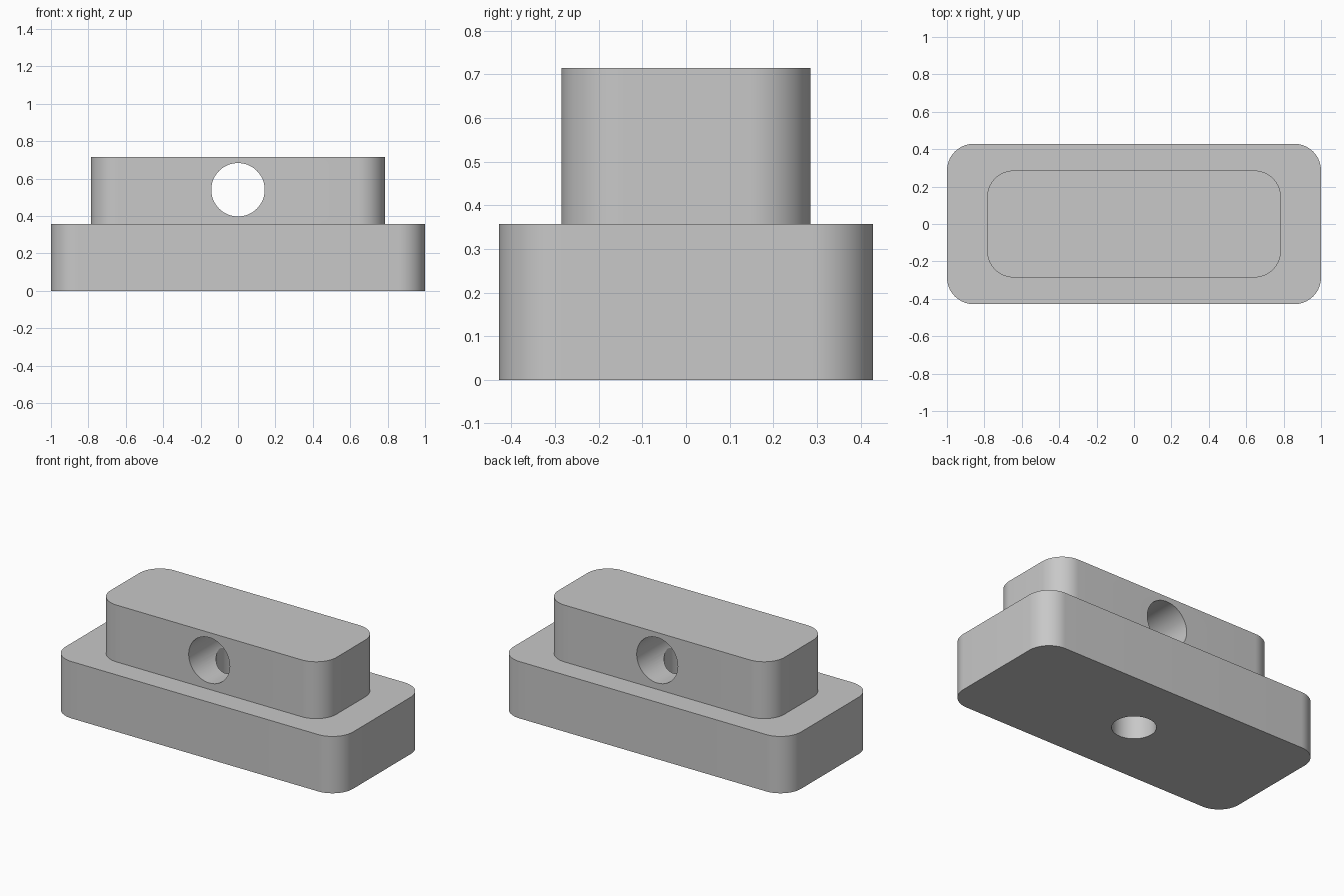
import bpy, bmesh, math
from mathutils import Matrix, Vector

cube = bpy.data.objects.get("Cube")
if cube:
    bpy.data.objects.remove(cube, do_unlink=True)

U = 2 / 28  # design unit: the base is 28 units long

grey = bpy.data.materials.new("plain grey")
grey.use_nodes = True
colour = (0.58, 0.58, 0.58, 1)
grey.diffuse_color = colour
grey.node_tree.nodes["Principled BSDF"].inputs["Base Color"].default_value = colour


def add_object(name, bm):
    bmesh.ops.recalc_face_normals(bm, faces=bm.faces)
    mesh = bpy.data.meshes.new(name)
    bm.to_mesh(mesh)
    bm.free()
    mesh.materials.append(grey)
    obj = bpy.data.objects.new(name, mesh)
    bpy.context.collection.objects.link(obj)
    return obj


def rounded_block(name, length, width, z0, z1, radius, steps=16):
    """Rounded rectangle extruded from z0 to z1."""
    bm = bmesh.new()
    ring = []
    for corner, (sx, sy) in enumerate([(1, 1), (-1, 1), (-1, -1), (1, -1)]):
        for i in range(steps + 1):
            a = math.pi / 2 * (corner + i / steps)
            ring.append(bm.verts.new((sx * (length / 2 - radius) + radius * math.cos(a),
                                      sy * (width / 2 - radius) + radius * math.sin(a), z0)))
    face = bm.faces.new(ring)
    out = bmesh.ops.extrude_face_region(bm, geom=[face])
    top = [v for v in out["geom"] if isinstance(v, bmesh.types.BMVert)]
    bmesh.ops.translate(bm, verts=top, vec=(0, 0, z1 - z0))
    return add_object(name, bm)


def cylinder(name, radius, start, end):
    """Capped cylinder between two points."""
    start, end = Vector(start), Vector(end)
    axis = end - start
    bm = bmesh.new()
    place = Matrix.Translation((start + end) / 2) @ axis.to_track_quat("Z", "Y").to_matrix().to_4x4()
    bmesh.ops.create_cone(bm, cap_ends=True, segments=64, radius1=radius, radius2=radius,
                          depth=axis.length, matrix=place)
    obj = add_object(name, bm)
    obj.hide_render = True
    return obj


def combine(target, other, operation):
    mod = target.modifiers.new(operation.lower(), "BOOLEAN")
    mod.operation = operation
    mod.solver = "EXACT"
    mod.object = other
    bpy.context.view_layer.objects.active = target
    bpy.ops.object.modifier_apply(modifier=mod.name)
    bpy.data.objects.remove(other, do_unlink=True)


# Wide base with a narrower block rising from it
body = rounded_block("stepped_block", 28 * U, 12 * U, 0, 5 * U, 2 * U)
upper = rounded_block("upper_block", 22 * U, 8 * U, 3 * U, 10 * U, 2 * U)
combine(body, upper, "UNION")

# Cross hole through the upper block, met by a blind hole from below
axis_z = 0.54
combine(body, cylinder("cross_hole", 2 * U, (0, -1, axis_z), (0, 1, axis_z)), "DIFFERENCE")
combine(body, cylinder("bottom_hole", 1.75 * U, (0, 0, -0.5), (0, 0, axis_z)), "DIFFERENCE")

# Smooth curved walls, crisp edges
bpy.ops.object.select_all(action="DESELECT")
body.select_set(True)
bpy.context.view_layer.objects.active = body
bpy.ops.object.shade_smooth_by_angle(angle=math.radians(30))
